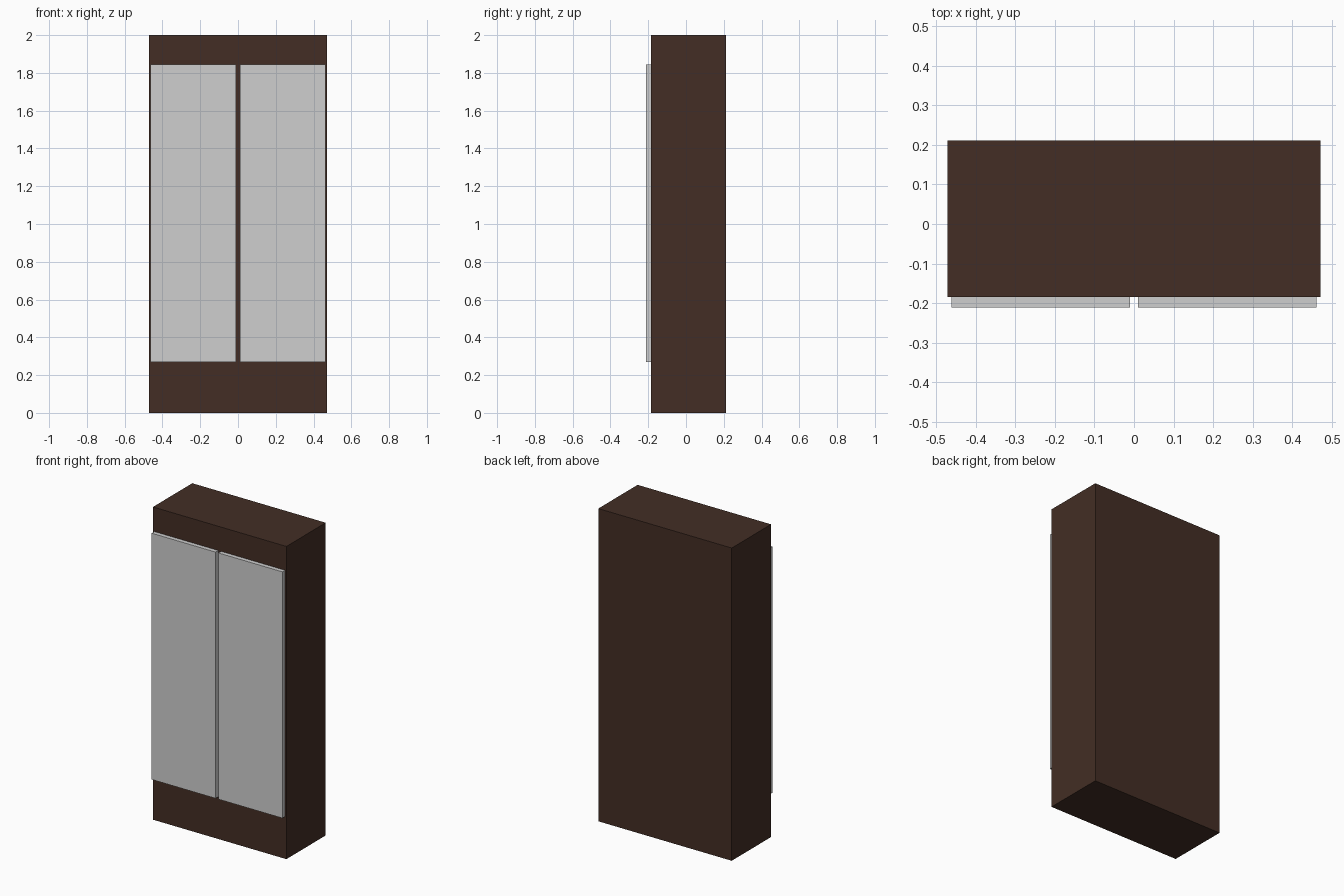
import bpy
import bmesh
from mathutils import Vector

cube = bpy.data.objects.get("Cube")
if cube:
    bpy.data.objects.remove(cube, do_unlink=True)


def material(name, rgb):
    mat = bpy.data.materials.new(name)
    mat.use_nodes = True
    colour = (*rgb, 1.0)
    mat.diffuse_color = colour
    mat.node_tree.nodes["Principled BSDF"].inputs["Base Color"].default_value = colour
    return mat


def box(name, low, high, mat):
    low, high = Vector(low), Vector(high)
    mesh = bpy.data.meshes.new(name)
    bm = bmesh.new()
    bmesh.ops.create_cube(bm, size=1)
    bmesh.ops.scale(bm, vec=high - low, verts=bm.verts)
    bmesh.ops.translate(bm, vec=(low + high) / 2, verts=bm.verts)
    bm.to_mesh(mesh)
    bm.free()
    mesh.materials.append(mat)
    obj = bpy.data.objects.new(name, mesh)
    bpy.context.collection.objects.link(obj)
    return obj


dark_wood = material("dark brown wood", (0.056, 0.027, 0.018))
door_grey = material("pale grey", (0.62, 0.62, 0.62))

front, depth = -0.185, 0.212
half_width = 0.472

# Solid cabinet body
box("cabinet_body", (-half_width, front, 0), (half_width, depth, 2), dark_wood)

# Pair of flat doors standing proud of the front
for side, start, end in (("right", -0.462, -0.01), ("left", 0.01, 0.462)):
    box(side + "_door", (start, -depth, 0.27), (end, front, 1.845), door_grey)
